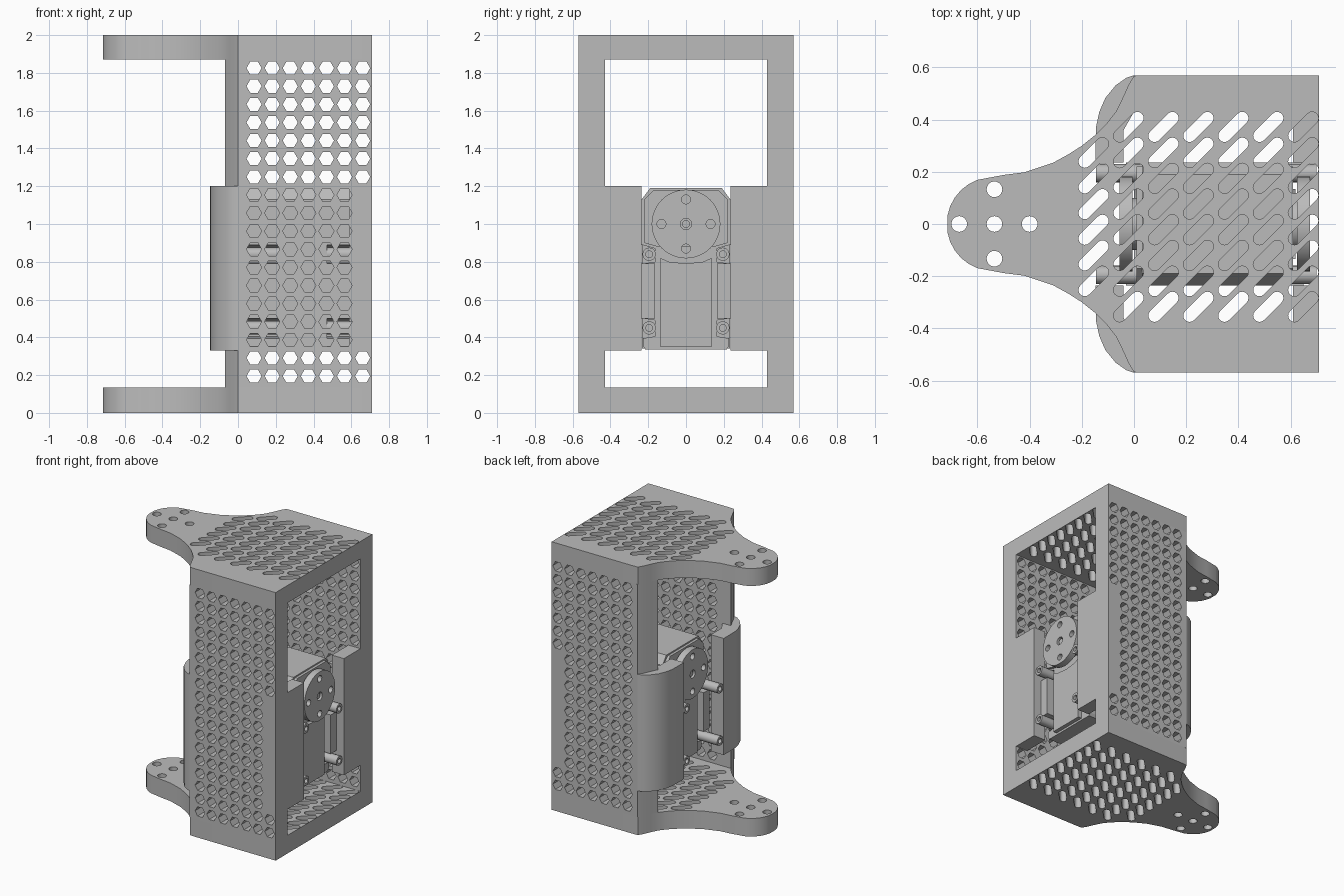
import bpy, bmesh, math

cube = bpy.data.objects.get("Cube")
if cube:
    bpy.data.objects.remove(cube, do_unlink=True)

grey = bpy.data.materials.new("plain_grey")
grey.use_nodes = True
grey.diffuse_color = (0.5, 0.5, 0.5, 1)
shader = next(n for n in grey.node_tree.nodes if n.type == 'BSDF_PRINCIPLED')
shader.inputs["Base Color"].default_value = (0.5, 0.5, 0.5, 1)
shader.inputs["Roughness"].default_value = 0.6

# Prism axis -> world position of (u, v, w)
AXES = {
    'X': lambda u, v, w: (w, u, v),
    'Y': lambda u, v, w: (u, w, v),
    'Z': lambda u, v, w: (u, v, w),
}


def prism(name, axis, lo, hi, outline, holes=()):
    """Extrude a flat outline with holes along an axis from lo to hi."""
    curve = bpy.data.curves.new(name, 'CURVE')
    curve.dimensions = '2D'
    curve.fill_mode = 'BOTH'
    curve.extrude = (hi - lo) / 2
    for loop in [outline, *holes]:
        spline = curve.splines.new('POLY')
        spline.points.add(len(loop) - 1)
        for p, (u, v) in zip(spline.points, loop):
            p.co = (u, v, 0, 1)
        spline.use_cyclic_u = True
    temp = bpy.data.objects.new(name + "_outline", curve)
    bpy.context.scene.collection.objects.link(temp)
    bpy.context.view_layer.update()
    graph = bpy.context.evaluated_depsgraph_get()
    mesh = bpy.data.meshes.new_from_object(temp.evaluated_get(graph))
    bpy.data.objects.remove(temp, do_unlink=True)
    mid = (lo + hi) / 2
    bm = bmesh.new()
    bm.from_mesh(mesh)
    for v in bm.verts:
        v.co = AXES[axis](v.co.x, v.co.y, v.co.z + mid)
    bmesh.ops.remove_doubles(bm, verts=bm.verts, dist=0.00005)
    bmesh.ops.recalc_face_normals(bm, faces=bm.faces)
    bm.to_mesh(mesh)
    bm.free()
    mesh.materials.clear()
    mesh.materials.append(grey)
    obj = bpy.data.objects.new(name, mesh)
    bpy.context.scene.collection.objects.link(obj)
    bpy.ops.object.select_all(action='DESELECT')
    obj.select_set(True)
    bpy.context.view_layer.objects.active = obj
    bpy.ops.object.shade_smooth_by_angle(angle=math.radians(25))
    return obj


def circle(u, v, r, n=24):
    return [(u + r * math.cos(math.tau * i / n), v + r * math.sin(math.tau * i / n))
            for i in range(n)]


def rect(u0, u1, v0, v1):
    return [(u0, v0), (u1, v0), (u1, v1), (u0, v1)]


def slot(u, v, half=0.048, r=0.024, n=8):
    pts = []
    for end in (1, -1):
        for i in range(n + 1):
            a = math.radians(45) + math.pi * (i / n - 0.5) + (0 if end > 0 else math.pi)
            pts.append((u + end * half * 0.707 + r * math.cos(a),
                        v + end * half * 0.707 + r * math.sin(a)))
    return pts


def mirrored(half):
    """Close a half outline by mirroring it across v = 0."""
    return half + [(u, -v) for u, v in reversed(half)]


# Top and bottom plates with a rounded tongue, screw holes and diagonal slots
neck = [(0, .568), (-.02, .535), (-.045, .48), (-.07, .43), (-.105, .385), (-.15, .34),
        (-.2, .3), (-.25, .268), (-.31, .235), (-.36, .218), (-.42, .198), (-.5, .188)]
tip = [(-.54 - .178 * math.sin(math.radians(a)), .18 * math.cos(math.radians(a)))
       for a in range(20, 90, 12)]
plate = mirrored([(.71, .57), (.04, .57)] + neck + tip)
plate_holes = [circle(-.535 + dx, dy, .03)
               for dx, dy in [(0, 0), (.135, 0), (-.135, 0), (0, .133), (0, -.133)]]
for col in range(7):
    for row in range(8):
        if col > 0 or 0 < row < 7:
            plate_holes.append(slot(-.155 + .134 * col, .372 - .0985 * row))
prism("bottom_plate", 'Z', 0, .135, plate, plate_holes)
prism("top_plate", 'Z', 1.87, 2, plate, plate_holes)

# Side walls with hexagonal holes; the last column skips the flap height
hexes = [circle(.085 + .0958 * c, .195 + .0959 * r, .04, 6)
         for c in range(7) for r in range(18)
         if c < 6 or not .33 < .195 + .0959 * r < 1.2]
bulge = [(.0, .57), (-.03, .56), (-.07, .532), (-.11, .483), (-.133, .43), (-.145, .375),
         (-.147, .32), (-.147, .235), (-.04, .235), (-.04, .36), (0, .43)]
for side, s in (("left", 1), ("right", -1)):
    lo, hi = sorted((s * .43, s * .57))
    prism(side + "_wall", 'Y', lo, hi, rect(0, .71, .135, 1.87), hexes)
    prism(side + "_wall_edge", 'Z', .135, 1.87,
          [(u, s * v) for u, v in neck[:4] + [(0, .43)]])
    prism(side + "_curved_flap", 'Z', .33, 1.2, [(u, s * v) for u, v in bulge])
    lo, hi = sorted((s * .235, s * .43))
    prism(side + "_flat_flap", 'X', .61, .71, rect(lo, hi, .33, 1.2))

# Motor housing: notched at the screw bosses, chamfered at the top
body = mirrored([(.335, .215), (.355, .228), (.395, .228), (.405, .165), (.49, .165),
                 (.5, .228), (.79, .228), (.8, .165), (.87, .165), (.89, .235),
                 (1.13, .235), (1.19, .19)])
prism("motor_housing", 'X', .03, .59, [(v, u) for u, v in body])
prism("motor_rib", 'X', .23, .47, rect(-.232, .232, .34, .9))

# Both motor faces: raised panel, collar, round horn and screw bosses
panel = [(-.135, .35), (.135, .35), (.135, .82), (.09, .8), (0, .79), (-.09, .8), (-.135, .82)]
head = [(-.22, .9), (-.15, .88), (.15, .88), (.22, .9), (.22, 1.13), (.17, 1.18),
        (-.17, 1.18), (-.22, 1.13)]


def on_face(name, face, start, end, outline, holes=()):
    """Extrude outward from the front (+x) or back (-x) motor face."""
    a, b = (.59 + start, .59 + end) if face == "front" else (.03 - end, .03 - start)
    prism(face + name, 'X', a, b, outline, holes)


for face in ("front", "back"):
    on_face("_lower_panel", face, 0, .03, panel)
    on_face("_head_panel", face, 0, .02, head)
    on_face("_collar", face, .02, .04, circle(0, 1, .1, 32))
    holes = [circle(.13 * math.cos(a), 1 + .13 * math.sin(a), .024, 16)
             for a in (0, math.pi / 2, math.pi, math.pi * 1.5)]
    on_face("_horn", face, .035, .085, circle(0, 1, .182, 40),
            holes + [circle(0, 1, .03, 16)])
    on_face("_horn_screw", face, .03, .075, circle(0, 1, .02, 16))
    for y in (-.195, .195):
        for z in (.45, .84):
            reach = .11 if face == "front" else .175
            on_face("_screw_boss", face, -.28, reach, circle(y, z, .035, 20),
                    [circle(y, z, .018, 16)])
    # Slim side covers between the bosses
    for s in (-1, 1):
        lo, hi = sorted((s * .165, s * .235))
        on_face("_side_cover", face, -.1, .06, rect(lo, hi, .5, .79))
